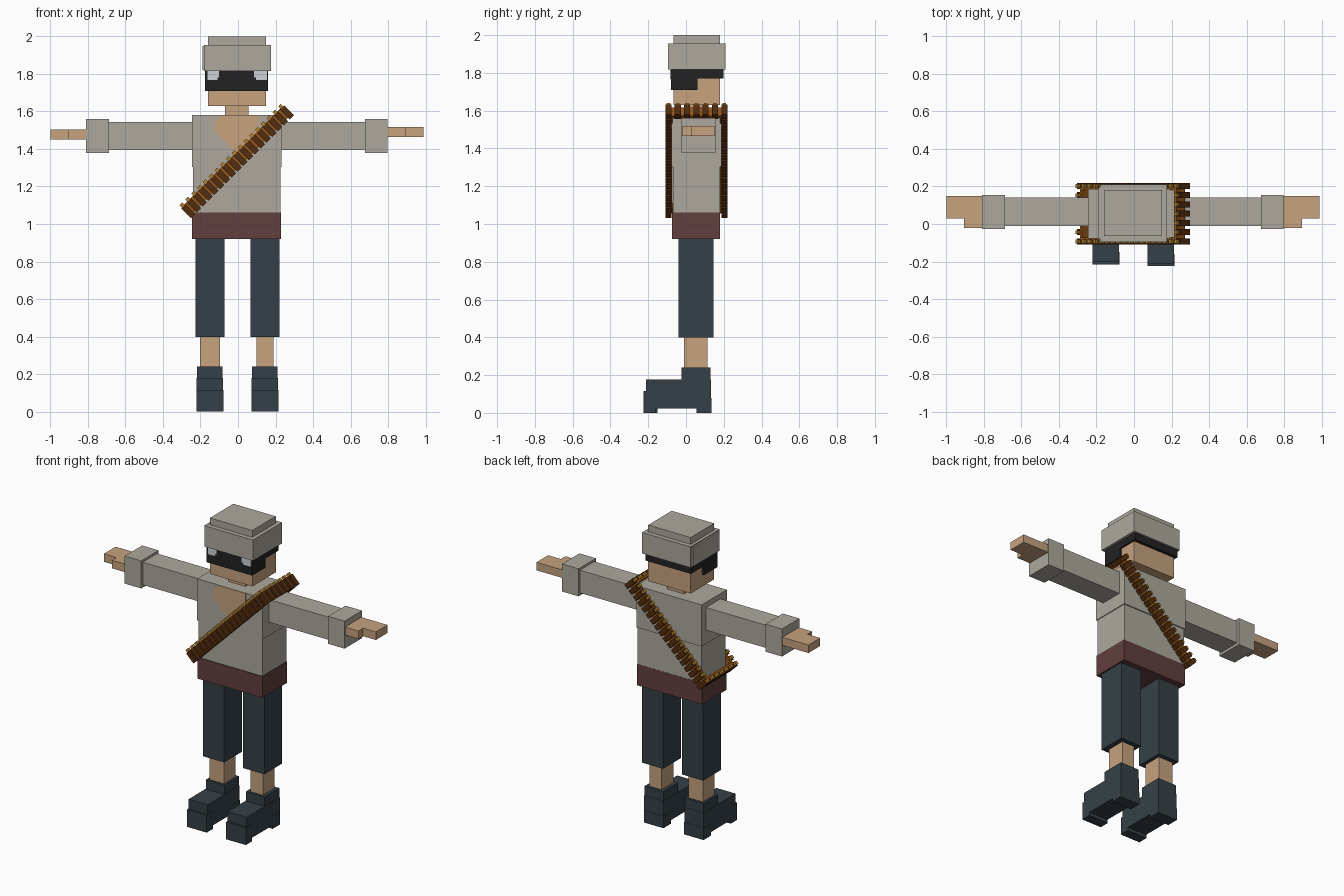
import bpy, bmesh, math
from mathutils import Vector, Matrix

if "Cube" in bpy.data.objects:
    bpy.data.objects.remove(bpy.data.objects["Cube"])


def material(name, r, g, b):
    lin = [(c / 255 / 12.92) if c < 11 else ((c / 255 + 0.055) / 1.055) ** 2.4 for c in (r, g, b)]
    m = bpy.data.materials.new(name)
    m.diffuse_color = (*lin, 1)
    m.use_nodes = True
    m.node_tree.nodes["Principled BSDF"].inputs["Base Color"].default_value = m.diffuse_color
    return m


shirt = material("shirt_grey", 173, 169, 158)
skin = material("skin", 199, 162, 126)
sash = material("sash_red", 98, 62, 62)
slate = material("dark_slate", 53, 64, 71)
black = material("mask_black", 34, 34, 35)
white = material("eye_white", 205, 209, 214)
casing = material("casing_brown", 82, 44, 14)
leather = material("strap_orange", 150, 88, 25)
gold = material("tip_gold", 180, 130, 45)


def finish(name, bm, mat):
    bmesh.ops.recalc_face_normals(bm, faces=bm.faces)
    me = bpy.data.meshes.new(name)
    bm.to_mesh(me)
    bm.free()
    me.materials.append(mat)
    ob = bpy.data.objects.new(name, me)
    bpy.context.collection.objects.link(ob)
    return ob


def add_box(bm, x, y, z, frame=Matrix()):
    """Box from (min, max) ranges, placed in an optional frame."""
    size = Matrix.Diagonal((x[1] - x[0], y[1] - y[0], z[1] - z[0], 1))
    mid = Matrix.Translation((sum(x) / 2, sum(y) / 2, sum(z) / 2))
    bmesh.ops.create_cube(bm, size=1, matrix=frame @ mid @ size)


def box(name, mat, *ranges):
    bm = bmesh.new()
    for r in ranges:
        add_box(bm, *r)
    return finish(name, bm, mat)


def prism(name, mat, pts, y0, y1):
    """Extrude an x-z outline along y."""
    bm = bmesh.new()
    f = bm.faces.new([bm.verts.new((x, y0, z)) for x, z in pts])
    g = bmesh.ops.extrude_face_region(bm, geom=[f])["geom"]
    bmesh.ops.translate(bm, vec=(0, y1 - y0, 0), verts=[v for v in g if isinstance(v, bmesh.types.BMVert)])
    return finish(name, bm, mat)


# Head, neck and cap
box("head", skin, ((-.16, .15), (-.065, .18), (1.63, 1.9)))
box("neck", skin, ((-.07, .055), (0, .12), (1.56, 1.64)))
box("cap_crown", shirt, ((-.16, .15), (-.065, .18), (1.9, 2.0)))
box("cap_band", shirt,
    ((-.18, .175), (-.095, .21), (1.817, 1.955)),
    ((-.19, .165), (-.08, .195), (1.822, 1.948)))

# Mask: deep at the front, narrow round the back
box("mask_front", black, ((-.175, .16), (-.08, .06), (1.71, 1.83)))
box("mask_back", black, ((-.174, .159), (.05, .198), (1.77, 1.83)))
for side, x0, x1, xn in (("left", -.162, -.1, -.11), ("right", .085, .155, .095)):
    box(side + "_eye", white,
        ((x0, x1), (-.084, -.078), (1.78, 1.815)),
        ((x0 if side == "left" else xn, xn if side == "left" else x1), (-.0838, -.078), (1.768, 1.79)))

# Torso
box("upper_torso", shirt, ((-.245, .232), (-.076, .187), (1.305, 1.58)))
box("lower_torso", shirt, ((-.24, .227), (-.07, .18), (1.055, 1.31)))
box("waist_sash", sash, ((-.245, .23), (-.075, .181), (.92, 1.06)))
prism("open_collar", skin, [(-.095, 1.579), (-.125, 1.54), (-.125, 1.49), (-.01, 1.38),
                            (.11, 1.49), (.11, 1.579)], -.079, -.074)

# Arms, cuffs and hands
for side, s, dx, hz in (("left", -1, -.012, 1.45), ("right", 1, 0, 1.465)):
    def span(a, b):
        return tuple(sorted((s * a + dx, s * b + dx)))
    box(side + "_sleeve", shirt, (span(.22, .69), (-.01, .14), (1.395, 1.545)))
    box(side + "_cuff", shirt, (span(.677, .798), (-.027, .155), (1.378, 1.56)))
    box(side + "_hand", skin, (span(.79, .988), (.028, .15), (hz, hz + .053)))
    box(side + "_thumb", skin, (span(.79, .895), (-.02, .03), (hz, hz + .053)))

# Legs and shoes
for side, x, a, toe in (("left", -.15, .053, -.215), ("right", .143, .045, -.225)):
    box(side + "_trouser", slate, ((x - .077, x + .077), (-.04, .145), (.398, .925)))
    box(side + "_ankle", skin, ((x - a, x + a), (-.01, .115), (.23, .4)))
    box(side + "_shoe", slate,
        ((x - .068, x + .068), (-.025, .13), (.16, .24)),
        ((x - .07, x + .07), (toe + .012, .132), (.022, .178)),
        ((x - .072, x + .072), (toe, toe + .065), (0, .115)),
        ((x - .072, x + .072), (.055, .134), (0, .08)))

# Bandolier: a rectangular loop tilted 45 degrees over one shoulder.
# Frame axes: u runs up the loop, y is depth, n is the cartridge direction.
u, n = Vector((1, 0, 1)).normalized(), Vector((-1, 0, 1)).normalized()
frame = Matrix((u, Vector((0, 1, 0)), n)).transposed().to_4x4()
frame.translation = (-.009, .055, 1.338)
HU, HY = .372, .148          # half length and half depth of the loop

strap = bmesh.new()
for s in (-1, 1):
    y = sorted((s * (HY - .022), s * (HY - .008)))
    add_box(strap, (-HU + .008, HU - .008), y, (-.034, .03), frame)
    e = sorted((s * (HU - .022), s * (HU - .008)))
    add_box(strap, e, (-HY + .008, HY - .008), (-.034, .03), frame)
finish("bandolier_strap", strap, leather)

NU, NY = 17, 6
slots = [(-HU + 2 * HU * i / NU, s * HY) for i in range(NU + 1) for s in (-1, 1)]
slots += [(s * HU, -HY + 2 * HY * i / NY) for i in range(1, NY) for s in (-1, 1)]
cases, tips = bmesh.new(), bmesh.new()
for a, b in slots:
    add_box(cases, (a - .016, a + .016), (b - .016, b + .016), (-.046, .028), frame)
    add_box(tips, (a - .010, a + .010), (b - .010, b + .010), (.026, .046), frame)
finish("cartridge_cases", cases, casing)
finish("cartridge_tips", tips, gold)
